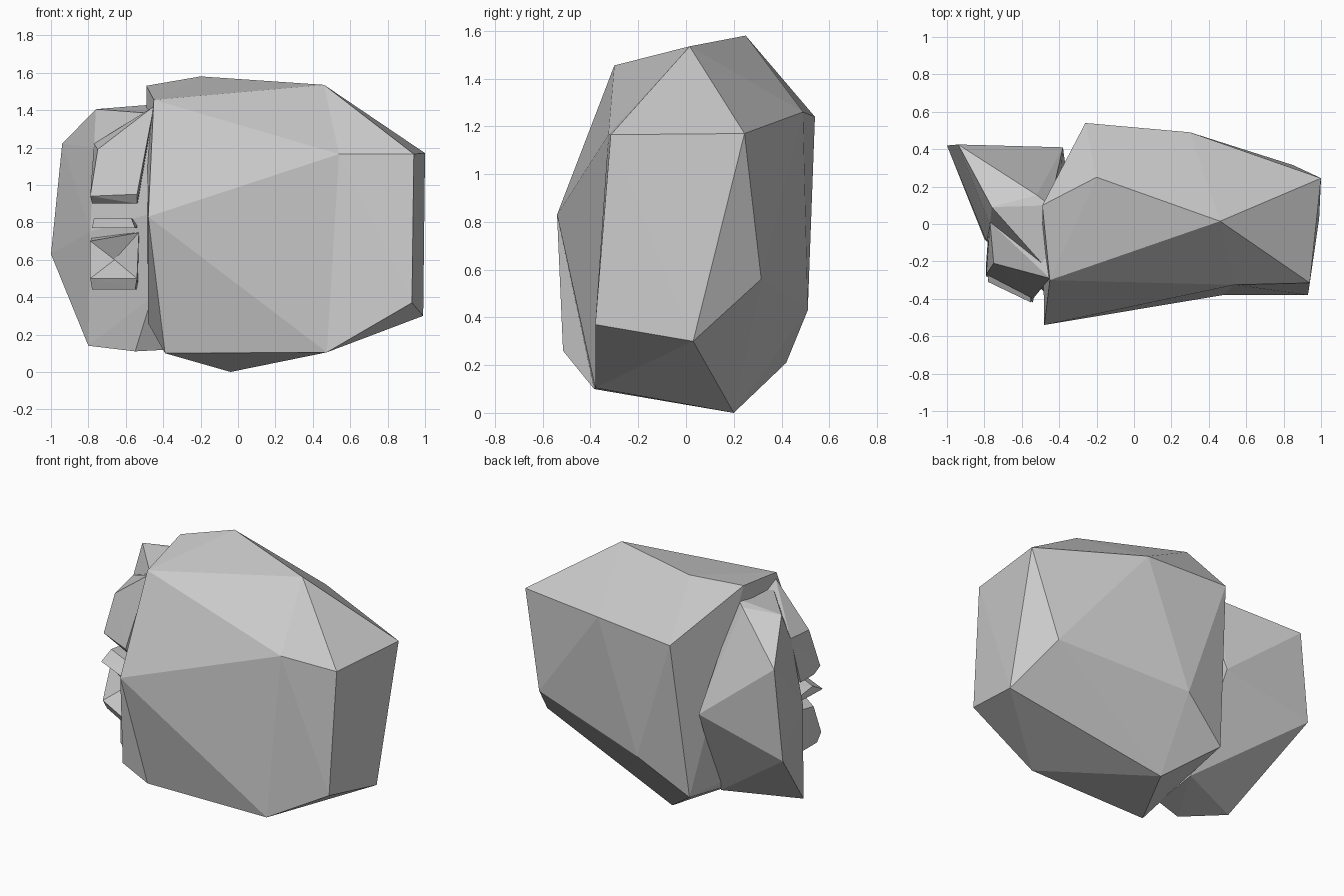
import bpy, bmesh


def hull(name, pts, patch=()):
    """Flat-shaded faceted stone from corner points. Patch triangles (point
    indices) replace the hull faces between their corners; the last point is
    then a dent left out of the hull."""
    bm = bmesh.new()
    vs = [bm.verts.new(p) for p in pts]
    bmesh.ops.convex_hull(bm, input=vs[:-1] if patch else vs)
    if patch:
        rim = {vs[i] for t in patch for i in t}
        old = [f for f in bm.faces if all(v in rim for v in f.verts)]
        bmesh.ops.delete(bm, geom=old, context='FACES_ONLY')
        for t in patch:
            bm.faces.new([vs[i] for i in t])
        bmesh.ops.delete(bm, geom=[e for e in bm.edges if not e.link_faces],
                         context='EDGES')
    bmesh.ops.delete(bm, geom=[v for v in bm.verts if not v.link_faces],
                     context='VERTS')
    bmesh.ops.recalc_face_normals(bm, faces=bm.faces[:])
    me = bpy.data.meshes.new(name)
    bm.to_mesh(me)
    bm.free()
    ob = bpy.data.objects.new(name, me)
    bpy.context.collection.objects.link(ob)
    return ob


# Large boulder: rim of the dented front first (0-7), dent corner last (18)
A, B, C, D, F, G, T, H, E = 0, 1, 2, 3, 4, 5, 6, 7, 18
hull("large_boulder", [
    (-.48, -.54, .83), (-.48, -.515, .26), (-.39, -.385, .10), (.475, -.38, .105),
    (.93, -.38, .37), (.94, -.315, 1.165), (.46, .015, 1.535), (-.45, -.30, 1.455),
    (-.20, .25, 1.58), (-.49, .10, 1.53), (1, .245, 1.17),
    (.30, .49, 1.26), (-.26, .54, 1.24), (.99, .03, .30), (.85, .315, .56),
    (.0, .51, .43), (-.32, .42, .21), (-.04, .20, 0),
    (.54, -.325, 1.165)],
    [(H, T, E), (T, G, E), (H, E, A), (A, E, D), (E, G, F), (E, F, D),
     (A, D, C), (A, C, B)])

# Smaller stone merging into the boulder's left side
hull("side_stone", [
    (-1, .42, .63), (-.94, .425, 1.22), (-.76, .09, 1.405), (-.52, .155, 1.415),
    (-.38, .41, .77), (-.34, .12, .15), (-.55, -.25, .11), (-.80, -.08, .14),
    (-.79, -.09, .75), (-.77, .0, 1.20), (-.47, -.12, 1.38),
    (-.45, .10, 1.43), (-.43, -.28, 1.38), (-.46, -.38, .85),
    (-.46, -.36, .40), (-.36, -.20, .12)])

# Upper ledge sticking out of the side stone
hull("upper_ledge", [
    (-.75, -.21, 1.19), (-.63, -.26, 1.195), (-.79, -.27, .94), (-.54, -.40, .95),
    (-.78, -.08, .90), (-.53, -.15, .90), (-.77, .01, 1.22), (-.47, -.12, 1.38),
    (-.45, -.29, 1.42), (-.78, -.22, .90), (-.54, -.36, .90)])

# Lower ledge with a hollow in its front
hull("lower_ledge", [
    (-.79, -.20, .70), (-.53, -.34, .745), (-.79, -.28, .50), (-.54, -.42, .50),
    (-.78, -.25, .44), (-.55, -.38, .44), (-.78, -.06, .44), (-.53, -.13, .44),
    (-.78, -.06, .72), (-.53, -.13, .75), (-.66, -.20, .60)],
    [(0, 1, 10), (1, 3, 10), (3, 2, 10), (2, 0, 10)])

# Thin shard between the ledges
hull("middle_shard", [
    (-.78, -.31, .77), (-.55, -.42, .77), (-.77, -.22, .82), (-.57, -.32, .82),
    (-.77, -.06, .80), (-.52, -.12, .80), (-.77, -.06, .77), (-.52, -.12, .77)])
